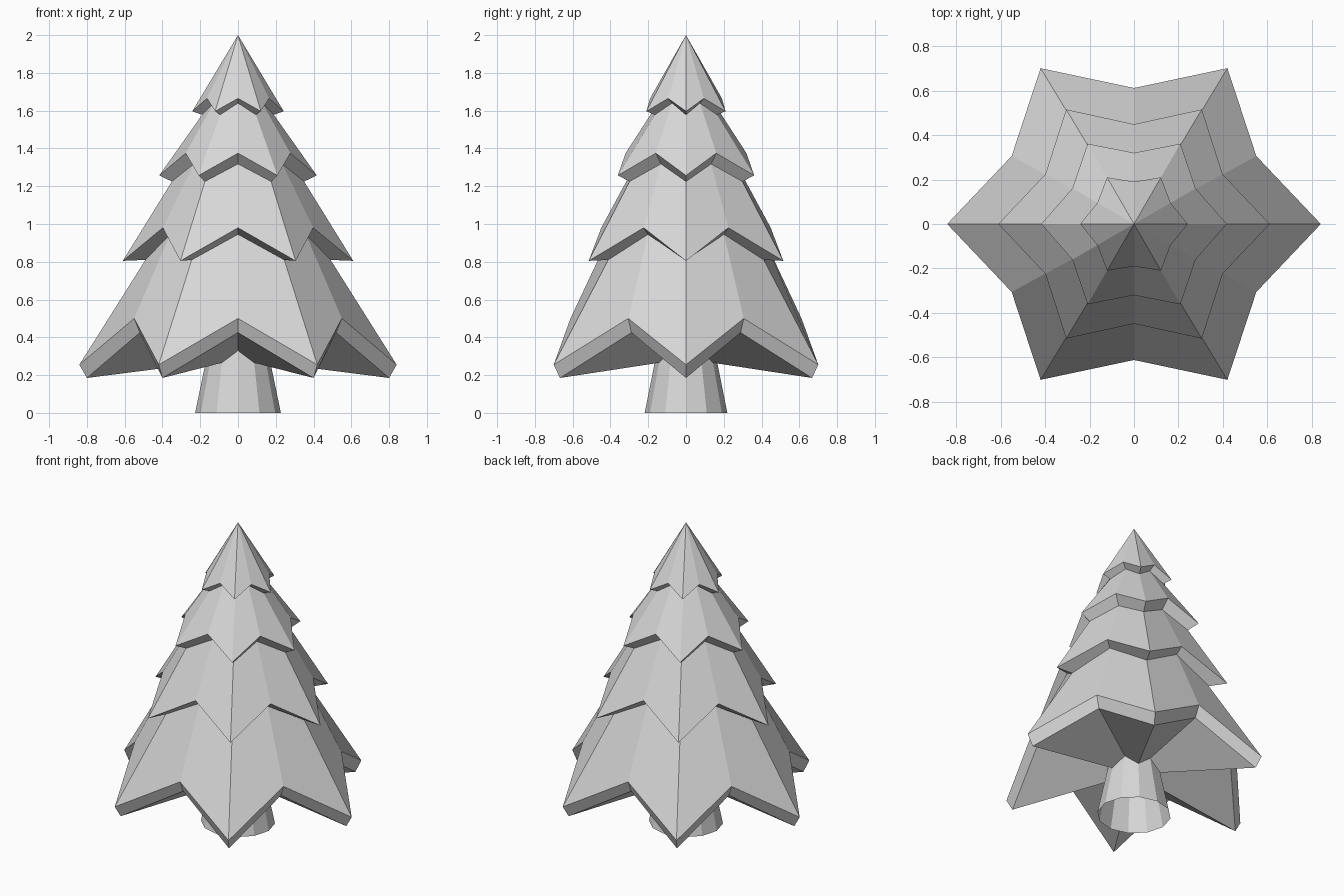
import bpy, bmesh
from math import cos, sin, pi

cube = bpy.data.objects.get("Cube")
if cube:
    bpy.data.objects.remove(cube, do_unlink=True)

SIDES = 12

grey = bpy.data.materials.new("light_grey")
grey.use_nodes = True
grey.diffuse_color = (0.68, 0.68, 0.68, 1)
grey.node_tree.nodes["Principled BSDF"].inputs["Base Color"].default_value = (0.68, 0.68, 0.68, 1)


def loft(name, rings, apex=None):
    """Skin open star rings: tip radius, tip z, valley radius, valley z, depth factor."""
    bm = bmesh.new()
    loops = []
    for tip_r, tip_z, valley_r, valley_z, depth in rings:
        loop = []
        for i in range(SIDES):
            a = 2 * pi * i / SIDES
            r, z = (valley_r, valley_z) if i % 2 else (tip_r, tip_z)
            loop.append(bm.verts.new((r * cos(a), r * sin(a) * depth, z)))
        loops.append(loop)
    for low, high in zip(loops, loops[1:]):
        for i in range(SIDES):
            j = (i + 1) % SIDES
            bm.faces.new((low[i], low[j], high[j], high[i]))
    if apex is not None:
        top = bm.verts.new((0, 0, apex))
        for i in range(SIDES):
            bm.faces.new((loops[-1][i], loops[-1][(i + 1) % SIDES], top))
    mesh = bpy.data.meshes.new(name)
    bm.to_mesh(mesh)
    bm.free()
    mesh.materials.append(grey)
    obj = bpy.data.objects.new(name, mesh)
    bpy.context.collection.objects.link(obj)


# Where the hollow trunk meets the underside of the branches
collar = (0.172, 0.265, 0.158, 0.33, 0.965)

# Tapered trunk, open at the foot
loft("trunk", [(0.227, 0, 0.227, 0, 0.965), collar])

# Four star-shaped tiers of branches in one skin
loft("branches", [
    collar,
    (0.80, 0.185, 0.60, 0.425, 0.963),   # bottom tier, lower lip
    (0.84, 0.255, 0.635, 0.50, 0.963),   # bottom tier, upper lip
    (0.49, 0.81, 0.415, 0.945, 0.97),    # under second tier
    (0.61, 0.805, 0.46, 0.98, 0.975),    # second tier lip
    (0.35, 1.225, 0.27, 1.318, 0.985),   # under third tier
    (0.417, 1.257, 0.32, 1.375, 1.0),    # third tier lip
    (0.19, 1.578, 0.148, 1.64, 1.0),     # under top tier
    (0.242, 1.597, 0.19, 1.665, 1.0),    # top tier lip
], apex=2.0)
